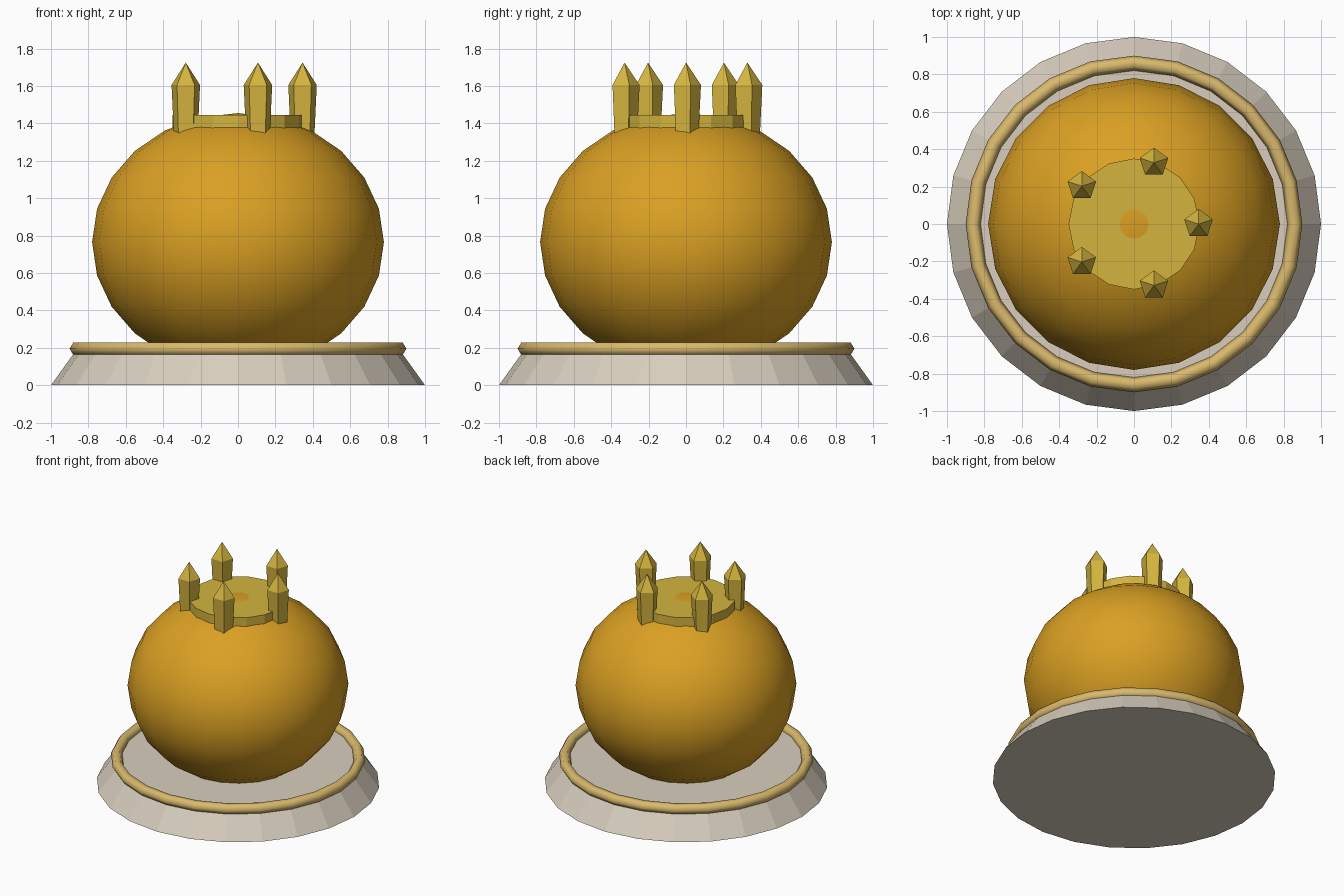
import bpy, math

cube = bpy.data.objects.get("Cube")
if cube:
    bpy.data.objects.remove(cube, do_unlink=True)


def srgb(*rgb):
    """Turn 0-255 display values into a linear colour."""
    return tuple(((c / 255 + 0.055) / 1.055) ** 2.4 for c in rgb) + (1.0,)


def material(name, colour):
    mat = bpy.data.materials.new(name)
    mat.use_nodes = True
    mat.diffuse_color = colour
    mat.node_tree.nodes["Principled BSDF"].inputs["Base Color"].default_value = colour
    return mat


amber = material("amber", srgb(218, 160, 35))
gold = material("gold", srgb(212, 180, 62))
brass = material("brass", srgb(218, 185, 108))
stone = material("stone", srgb(216, 206, 190))


def finish(name, mat, smooth=False):
    obj = bpy.context.object
    obj.name = name
    obj.data.materials.append(mat)
    if smooth:
        bpy.ops.object.shade_smooth()
    return obj


def frustum(name, mat, sides, r_low, r_high, z_low, z_high, x=0, y=0, turn=0):
    bpy.ops.mesh.primitive_cone_add(
        vertices=sides, radius1=r_low, radius2=r_high, depth=z_high - z_low,
        location=(x, y, (z_low + z_high) / 2), rotation=(0, 0, turn))
    return finish(name, mat)


# Sloping plinth
frustum("base", stone, 24, 1.0, 0.86, 0, 0.195)

# Rounded trim ring on the plinth
bpy.ops.mesh.primitive_torus_add(major_radius=0.86, minor_radius=0.04,
                                 major_segments=24, minor_segments=6,
                                 location=(0, 0, 0.195))
finish("trim_ring", brass, True)

# Flattened globe body
bpy.ops.mesh.primitive_uv_sphere_add(segments=20, ring_count=12, radius=1,
                                     location=(0, 0, 0.765))
bpy.context.object.scale = (0.78, 0.78, 0.69)
finish("body", amber, True)

# Crown plate, just pierced by the top of the body
frustum("crown_plate", gold, 16, 0.35, 0.35, 1.375, 1.446)

# Five flared crown points with pyramid tips
for i in range(5):
    a = math.tau * i / 5
    x, y = 0.345 * math.cos(a), 0.345 * math.sin(a)
    frustum(f"crown_post_{i + 1}", gold, 5, 0.065, 0.08, 1.3, 1.605, x, y)
    frustum(f"crown_tip_{i + 1}", gold, 5, 0.08, 0, 1.605, 1.725, x, y)
